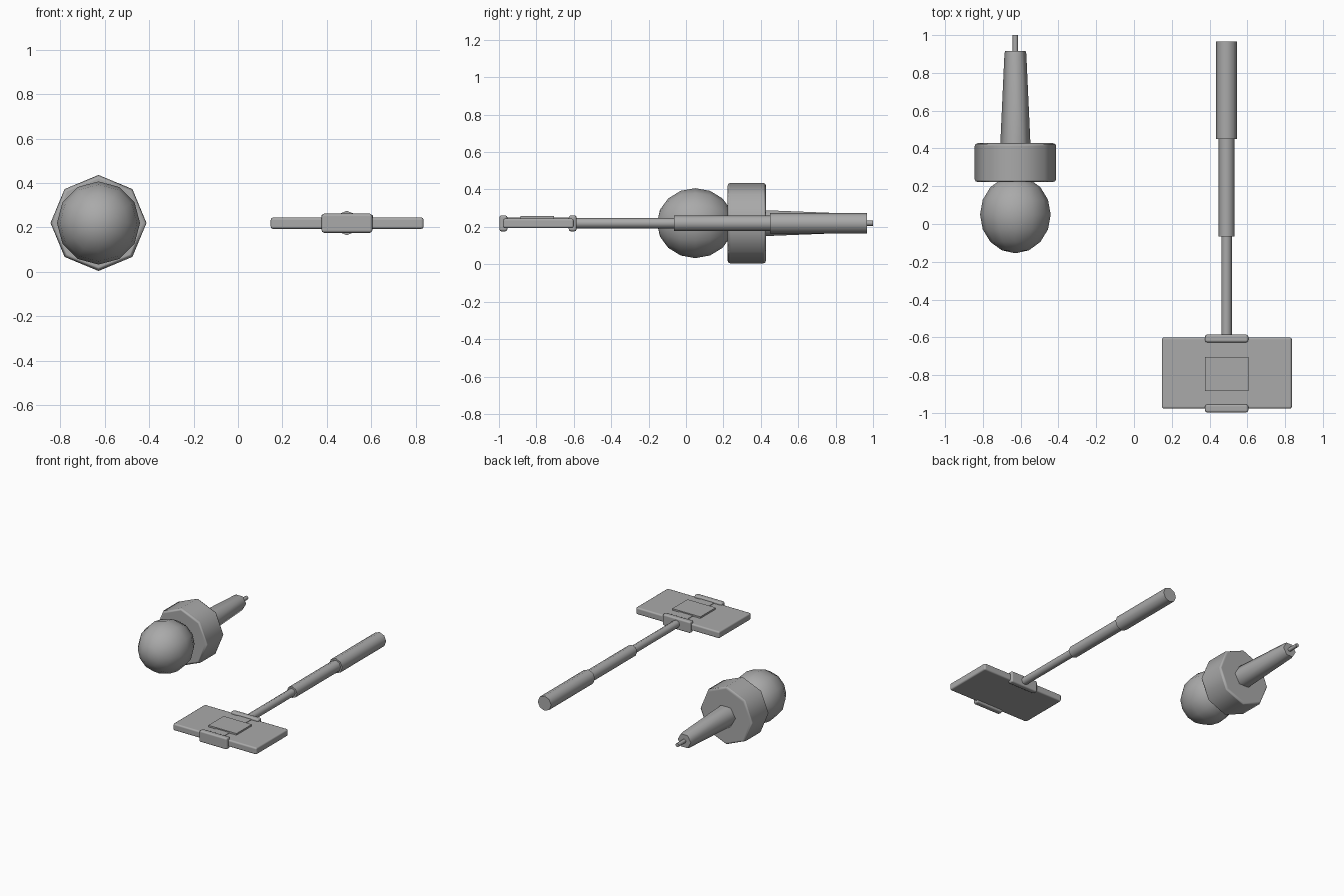
import bpy, bmesh
from math import cos, sin, pi, radians

cube = bpy.data.objects.get("Cube")
if cube:
    bpy.data.objects.remove(cube, do_unlink=True)

grey = bpy.data.materials.new("mid_grey")
grey.use_nodes = True
GREY = (0.4, 0.4, 0.4, 1)
grey.diffuse_color = GREY
grey.node_tree.nodes["Principled BSDF"].inputs["Base Color"].default_value = GREY

AXIS_Z = 0.22
MIC_X = -0.628
STICK_X = 0.49


def finish(name, bm, angle, bevel=0):
    bmesh.ops.recalc_face_normals(bm, faces=bm.faces)
    mesh = bpy.data.meshes.new(name)
    bm.to_mesh(mesh)
    bm.free()
    mesh.materials.append(grey)
    ob = bpy.data.objects.new(name, mesh)
    bpy.context.collection.objects.link(ob)
    bpy.ops.object.select_all(action='DESELECT')
    ob.select_set(True)
    bpy.context.view_layer.objects.active = ob
    bpy.ops.object.shade_smooth_by_angle(angle=radians(angle))
    if bevel:
        mod = ob.modifiers.new("rounded_rims", 'BEVEL')
        mod.width = bevel
        mod.segments = 2
        mod.limit_method = 'ANGLE'
        mod.angle_limit = radians(70)
        mod.harden_normals = True
    return ob


def rod(name, x, profile, sides, bevel=0):
    """Capped solid along y from (y, radius) pairs."""
    bm = bmesh.new()
    rings = []
    for y, r in profile:
        rings.append([bm.verts.new((x + r * cos(2 * pi * i / sides), y,
                                    AXIS_Z + r * sin(2 * pi * i / sides)))
                      for i in range(sides)])
    for a, b in zip(rings, rings[1:]):
        for i in range(sides):
            j = (i + 1) % sides
            bm.faces.new((a[i], a[j], b[j], b[i]))
    bm.faces.new(rings[0])
    bm.faces.new(rings[-1])
    return finish(name, bm, 62, bevel)


def box(name, lo, hi, bevel=0):
    bm = bmesh.new()
    bmesh.ops.create_cube(bm, size=1)
    for v in bm.verts:
        v.co = [(a + b) / 2 + c * (b - a) for a, b, c in zip(lo, hi, v.co)]
    return finish(name, bm, 30, bevel)


# Microphone
bm = bmesh.new()
bmesh.ops.create_uvsphere(bm, u_segments=12, v_segments=8, radius=1)
for v in bm.verts:
    x, y, z = v.co
    v.co = (MIC_X + 0.187 * x, 0.05 + 0.205 * z, AXIS_Z + 0.187 * y)
finish("microphone_head", bm, 62)
rod("microphone_collar", MIC_X, [(0.222, 0.216), (0.428, 0.216)], 8, 0.016)
rod("microphone_handle", MIC_X, [(0.42, 0.08), (0.9, 0.058), (0.917, 0.054)], 6)
rod("microphone_pin", MIC_X, [(0.9, 0.014), (1.0, 0.014)], 8)

# Telescopic stick
rod("stick_inner_tube", STICK_X, [(-0.6, 0.028), (-0.05, 0.028)], 8)
rod("stick_middle_tube", STICK_X, [(-0.065, 0.042), (0.46, 0.042)], 8)
rod("stick_grip", STICK_X, [(0.45, 0.055), (0.967, 0.055)], 8)

# Phone held across the end of the stick
box("phone", (0.147, -0.978, 0.193), (0.836, -0.6, 0.245), 0.012)
box("holder_plate", (0.375, -0.885, 0.235), (0.607, -0.705, 0.257))
for side, y0, y1 in (("front", -0.998, -0.955), ("back", -0.627, -0.585)):
    box(side + "_clamp", (0.376, y0, 0.176), (0.605, y1, 0.262), 0.012)
for side, y0, y1 in (("front", -0.96, -0.88), ("back", -0.71, -0.62)):
    box(side + "_holder_strip", (0.437, y0, 0.235), (0.55, y1, 0.249))
